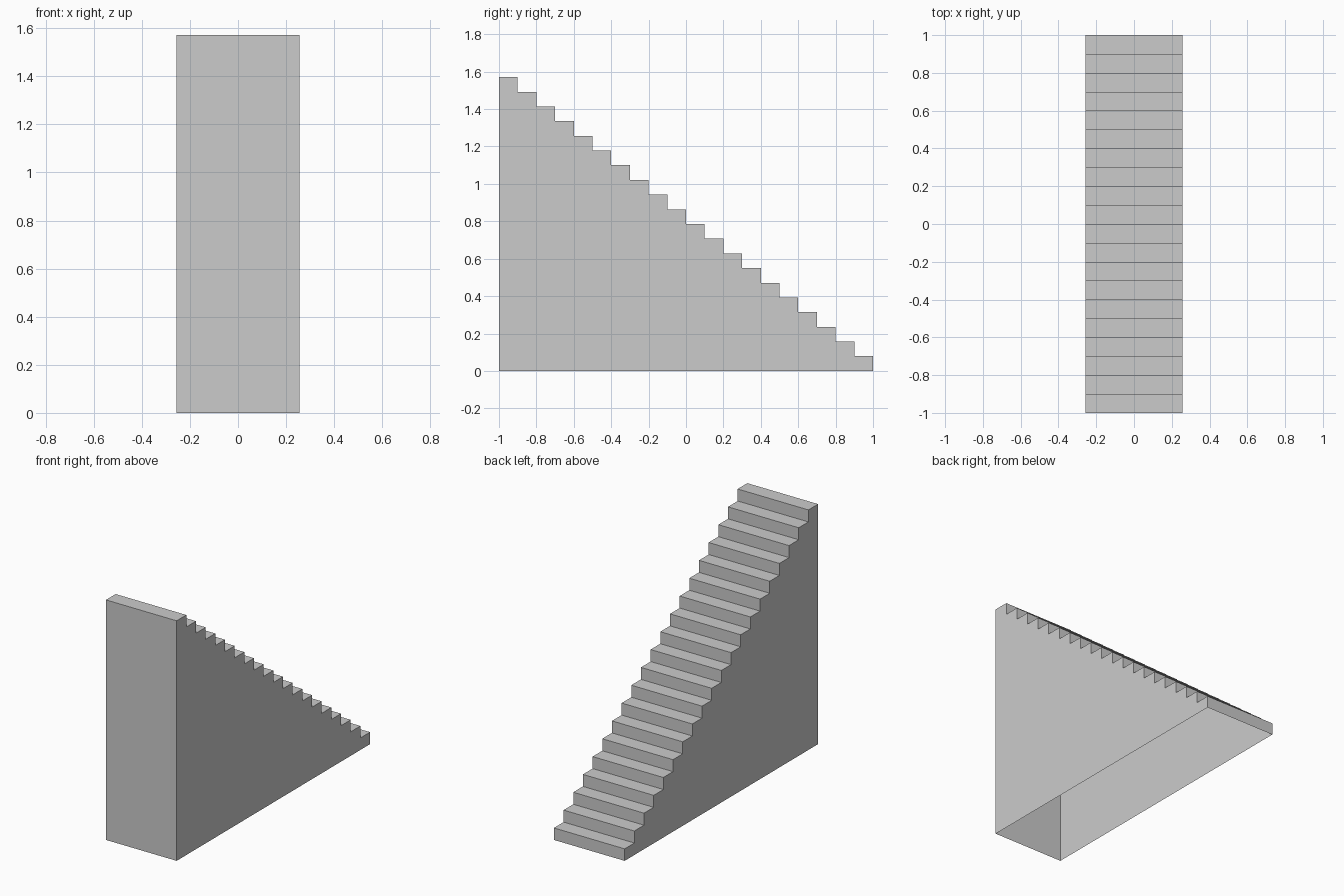
import bpy, bmesh
from mathutils import Vector

if "Cube" in bpy.data.objects:
    bpy.data.objects.remove(bpy.data.objects["Cube"])

STEPS = 20
HALF_W = 0.256
HEIGHT = 1.571
run, rise = 2.0 / STEPS, HEIGHT / STEPS

# Side profile (y, z): tall front end stepping down towards the back
profile = [(-1.0, 0.0)]
for i in range(STEPS):
    z = HEIGHT - i * rise
    profile += [(-1 + i * run, z), (-1 + (i + 1) * run, z)]
profile.append((1.0, 0.0))

# Extrude the profile across the width
bm = bmesh.new()
side = bm.faces.new([bm.verts.new((-HALF_W, y, z)) for y, z in profile])
ext = bmesh.ops.extrude_face_region(bm, geom=[side], use_keep_orig=True)
moved = [v for v in ext["geom"] if isinstance(v, bmesh.types.BMVert)]
bmesh.ops.translate(bm, verts=moved, vec=Vector((2 * HALF_W, 0, 0)))
bmesh.ops.recalc_face_normals(bm, faces=bm.faces[:])

# The underside is open
under = [f for f in bm.faces if all(abs(v.co.z) < 1e-5 for v in f.verts)]
bmesh.ops.delete(bm, geom=under, context="FACES_ONLY")

mesh = bpy.data.meshes.new("staircase")
bm.to_mesh(mesh)
bm.free()
bpy.context.collection.objects.link(bpy.data.objects.new("staircase", mesh))
